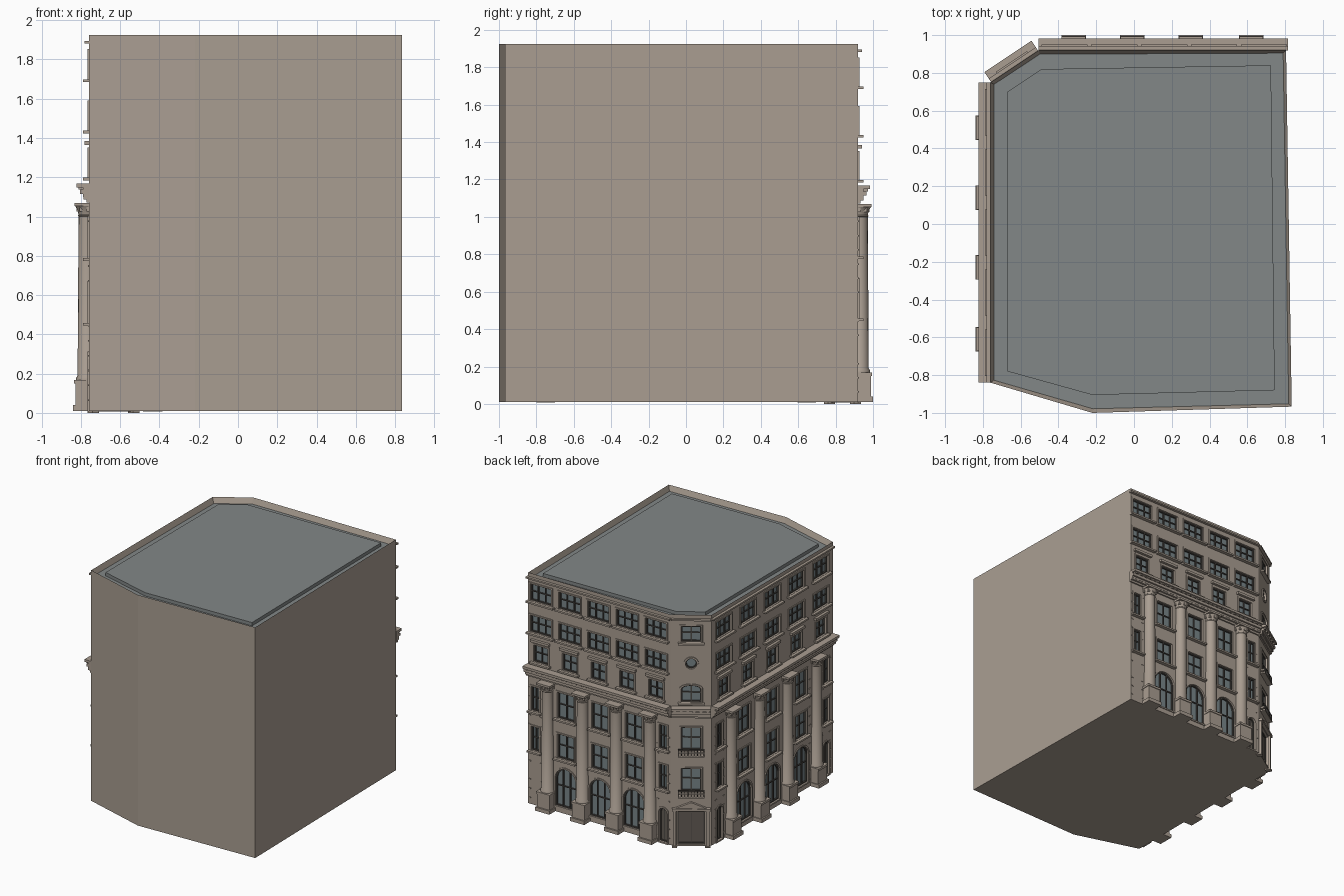
import bpy, bmesh, math, random
from mathutils import Matrix, Vector

random.seed(4)
if "Cube" in bpy.data.objects:
    bpy.data.objects.remove(bpy.data.objects["Cube"])


def material(name, rgb):
    m = bpy.data.materials.new(name)
    m.use_nodes = True
    m.diffuse_color = (*rgb, 1)
    m.node_tree.nodes["Principled BSDF"].inputs["Base Color"].default_value = (*rgb, 1)
    return m


stone = material("warm stone", (0.40, 0.34, 0.285))
slate = material("roof grey", (0.225, 0.245, 0.245))
glass = material("window glass", (0.19, 0.235, 0.25))
dark = material("dark frame", (0.075, 0.068, 0.06))
wood = material("door brown", (0.125, 0.107, 0.09))

parts = {}


def part(name):
    return parts.setdefault(name, bmesh.new())


def prism(name, frame, outline, d0, d1):
    """Outline in (along, height), pushed from depth d0 to d1 out of the wall."""
    bm = part(name)
    lo, hi = [[bm.verts.new(frame @ Vector((u, d, z))) for u, z in outline] for d in (d0, d1)]
    bm.faces.new(lo)
    bm.faces.new(hi[::-1])
    for i in range(len(lo)):
        j = (i + 1) % len(lo)
        bm.faces.new((lo[i], hi[i], hi[j], lo[j]))


def box(name, frame, u, w, z0, z1, d0, d1):
    prism(name, frame, [(u - w / 2, z0), (u + w / 2, z0), (u + w / 2, z1), (u - w / 2, z1)], d0, d1)


def opening(u, z, w, h, rise=0):
    """Rectangle, or one with an arched top."""
    a = w / 2
    pts = [(u - a, z), (u + a, z)]
    if not rise:
        return pts + [(u + a, z + h), (u - a, z + h)]
    for i in range(11):
        t = math.pi * i / 10
        pts.append((u + a * math.cos(t), z + h - rise + rise * math.sin(t)))
    return pts


def ring(name, frame, pts, t, d0, d1):
    """Border band of width t; negative t grows outward."""
    us, zs = [p[0] for p in pts], [p[1] for p in pts]
    cu, cz = (min(us) + max(us)) / 2, (min(zs) + max(zs)) / 2
    ku, kz = 1 - t / (max(us) - cu), 1 - t / (max(zs) - cz)
    inner = [(cu + (u - cu) * ku, cz + (z - cz) * kz) for u, z in pts]
    for i in range(len(pts)):
        j = (i + 1) % len(pts)
        prism(name, frame, [pts[i], pts[j], inner[j], inner[i]], d0, d1)


def window(frame, u, z, w, h, rise=0, bars=1, sill=0.03):
    pts = opening(u, z, w, h, rise)
    prism("cutter", frame, pts, -0.025, 0.05)
    prism("window_glass", frame, pts, -0.026, -0.02)
    ring("window_frames", frame, pts, 0.009, -0.022, -0.008)
    ring("window_surrounds", frame, pts, -0.012, -0.002, 0.007)
    for i in range(bars):
        box("window_frames", frame, u - w / 2 + w * (i + 1) / (bars + 1), 0.009, z, z + h - 0.004, -0.022, -0.01)
    box("window_frames", frame, u, w, z + h * 0.52, z + h * 0.52 + 0.008, -0.022, -0.011)
    if sill:
        box("window_sills", frame, u, w + 0.05, z - 0.016, z - 0.002, -0.002, sill)


def door(frame, u, w, h, rise):
    pts = opening(u, 0.02, w, h, rise)
    prism("cutter", frame, pts, -0.03, 0.05)
    prism("doors", frame, pts, -0.031, -0.022)
    ring("door_frames", frame, pts, 0.008, -0.024, -0.012)
    ring("window_surrounds", frame, pts, -0.012, -0.002, 0.007)
    box("door_frames", frame, u, 0.006, 0.02, h, -0.024, -0.016)


def column(frame, u):
    box("column_bases", frame, u, 0.13, 0.01, 0.04, -0.002, 0.08)
    box("column_bases", frame, u, 0.115, 0.04, 0.15, -0.002, 0.068)
    box("column_bases", frame, u, 0.125, 0.15, 0.168, -0.002, 0.074)
    bm = part("column_shafts")
    profile = [(0.056, 0.165), (0.056, 0.18), (0.049, 0.19), (0.044, 1.0), (0.049, 1.005),
               (0.044, 1.01), (0.05, 1.035), (0.062, 1.055)]
    rings = [[bm.verts.new(frame @ Vector((u + r * math.cos(k * math.pi / 8), 0.008 + r * math.sin(k * math.pi / 8), z)))
              for k in range(16)] for r, z in profile]
    for a, b in zip(rings, rings[1:]):
        for k in range(16):
            bm.faces.new((a[k], a[k - 1], b[k - 1], b[k]))
    bm.faces.new(rings[0])
    bm.faces.new(rings[-1])
    for k in range(5):  # capital leaves
        t = math.pi * k / 4
        box("capitals", frame, u + 0.05 * math.cos(t), 0.016, 1.025, 1.052, 0, 0.012 + 0.05 * math.sin(t))
    box("capitals", frame, u, 0.125, 1.053, 1.07, -0.002, 0.073)


def ledges(frame, u, w):
    """Main cornice with dentils, plus the thin bands."""
    for z0, z1, d in ((1.072, 1.088, 0.012), (1.088, 1.105, 0.028), (1.115, 1.137, 0.045), (1.148, 1.168, 0.063)):
        box("cornice", frame, u, w, z0, z1, -0.002, d)
    box("cornice", frame, u, w, 1.10, 1.15, -0.002, 0.03)
    box("top_band", frame, u, w, 1.882, 1.895, -0.002, 0.022)
    n = int(w / 0.045)
    for i in range(n):
        box("dentils", frame, u - w / 2 + w * (i + 0.5) / n, 0.02, 1.137, 1.149, 0.025, 0.053)


def bricks(frame, u, w, gap):
    """Scattered raised bricks either side of the windows."""
    for row in range(26):
        for i in range(int(w / 0.034)):
            x = u - w / 2 + 0.034 * (i + 0.5 + 0.5 * (row % 2))
            if gap < abs(x - u) < w / 2 - 0.01 and random.random() < 0.8:
                box("raised_bricks", frame, x, 0.018, 0.06 + row * 0.038, 0.068 + row * 0.038, -0.002, 0.004)


def wall_frame(origin, along):
    a = Vector((*along, 0)).normalized()
    n = Vector((-a.y, a.x, 0))
    m = Matrix((a, n, (0, 0, 1))).transposed().to_4x4()
    m.translation = Vector((*origin, 0))
    return m


# Building block with sunken roof gutter and raised roof slab
plan = [(0.835, -0.967), (0.805, 0.92), (-0.505, 0.92), (-0.76, 0.75), (-0.76, -0.84), (-0.22, -1.0)]
slab = [(0.745, -0.88), (0.725, 0.84), (-0.49, 0.82), (-0.67, 0.7), (-0.67, -0.78), (-0.22, -0.905)]
flat = Matrix(((1, 0, 0, 0), (0, 0, 1, 0), (0, 1, 0, 0), (0, 0, 0, 1)))
prism("building_body", flat, plan, 0.01, 1.925)
body = part("building_body")
bmesh.ops.recalc_face_normals(body, faces=body.faces[:])
roof = max(body.faces, key=lambda f: f.calc_center_median().z)
bmesh.ops.inset_region(body, faces=[roof], thickness=0.022)
for v in roof.verts:
    v.co.z = 1.88
prism("roof_slab", flat, slab, 1.878, 1.908)

# Two long facades: wall, centre, length, column spacing, end bay windows
back = wall_frame((0, 0.92), (1, 0))
side = wall_frame((-0.76, 0), (0, 1))
corner = wall_frame((-0.6325, 0.835), (0.255, 0.17))
for frame, mid, length, top_mid, cols, ends, doors in (
        (back, 0.155, 1.32, 0.16, (-0.32, -0.01, 0.30, 0.62), (-0.435, 0.74), (-0.435,)),
        (side, -0.045, 1.59, -0.045, (-0.61, -0.23, 0.14, 0.51), (-0.75, 0.645), (-0.75, 0.645))):
    ledges(frame, mid, length)
    for i in range(-2, 3):
        u = top_mid + i * length / 5
        window(frame, u, 1.70, 0.195, 0.14, bars=2)
        window(frame, u, 1.44, 0.195, 0.14, bars=2)
        window(frame, u, 1.20, 0.13, 0.14)
        box("lintels", frame, u, 0.17, 1.365, 1.385, -0.002, 0.022)
    for u in cols:
        column(frame, u)
    for a, b in zip(cols, cols[1:]):
        u = (a + b) / 2
        window(frame, u, 0.79, 0.15, 0.215)
        window(frame, u, 0.46, 0.15, 0.20)
        window(frame, u, 0.06, 0.19, 0.32, rise=0.09, bars=2, sill=0)
        bricks(frame, u, b - a - 0.11, 0.115)
    for u in ends:
        window(frame, u, 0.79, 0.07, 0.2)
        window(frame, u, 0.46, 0.07, 0.2)
        bricks(frame, u, 0.14, 0.045)
    for u in doors:
        door(frame, u, 0.075, 0.28, 0.035)

# Cut corner with entrance, balconies and a round window
ledges(corner, 0, 0.30)
window(corner, 0, 1.70, 0.15, 0.13)
window(corner, 0, 1.20, 0.15, 0.14, rise=0.03)
window(corner, 0, 0.80, 0.15, 0.19)
window(corner, 0, 0.46, 0.15, 0.19)
disc = [(0.043 * math.cos(k * math.pi / 10), 1.52 + 0.043 * math.sin(k * math.pi / 10)) for k in range(20)]
prism("cutter", corner, disc, -0.025, 0.05)
prism("window_glass", corner, disc, -0.026, -0.02)
ring("window_frames", corner, disc, 0.008, -0.022, -0.008)
ring("window_surrounds", corner, disc, -0.014, -0.002, 0.009)
door(corner, 0, 0.20, 0.27, 0)
for s in (-1, 1):
    box("entrance_pilasters", corner, s * 0.125, 0.025, 0.01, 0.31, -0.002, 0.02)
    box("entrance_steps", corner, s * 0.125, 0.04, 0, 0.012, -0.02, 0.025)
box("entrance_lintel", corner, 0, 0.29, 0.305, 0.325, -0.002, 0.03)
prism("entrance_pediment", corner, [(-0.12, 0.325), (0.12, 0.325), (0, 0.375)], -0.002, 0.022)
for z in (0.43, 0.77):
    box("balcony_floors", corner, 0, 0.20, z - 0.012, z, -0.002, 0.04)
    box("balcony_rails", corner, 0, 0.20, z + 0.045, z + 0.052, 0.03, 0.038)
    for i in range(9):
        box("balcony_rails", corner, -0.096 + i * 0.024, 0.005, z, z + 0.046, 0.031, 0.037)

# Turn every part into an object
colours = {"roof_slab": slate, "window_glass": glass, "window_frames": dark, "door_frames": dark,
           "balcony_rails": dark, "doors": wood}
objects = {}
for name, bm in parts.items():
    bmesh.ops.recalc_face_normals(bm, faces=bm.faces[:])
    mesh = bpy.data.meshes.new(name)
    bm.to_mesh(mesh)
    bm.free()
    mesh.materials.append(colours.get(name, stone))
    objects[name] = bpy.data.objects.new(name, mesh)
    bpy.context.collection.objects.link(objects[name])

# Cut the openings into the walls
block, cutter = objects["building_body"], objects["cutter"]
cutter.hide_render = True
cut = block.modifiers.new("openings", "BOOLEAN")
cut.object, cut.operation, cut.solver = cutter, "DIFFERENCE", "EXACT"
bpy.context.view_layer.objects.active = block
bpy.ops.object.modifier_apply(modifier=cut.name)
bpy.data.objects.remove(cutter)
block.data.materials.append(slate)
for f in block.data.polygons:
    if f.normal.z > 0.9 and 1.87 < f.center.z < 1.9:
        f.material_index = 1

# Round columns
bpy.ops.object.select_all(action="DESELECT")
shafts = objects["column_shafts"]
shafts.select_set(True)
bpy.context.view_layer.objects.active = shafts
bpy.ops.object.shade_smooth_by_angle(angle=math.radians(35))
